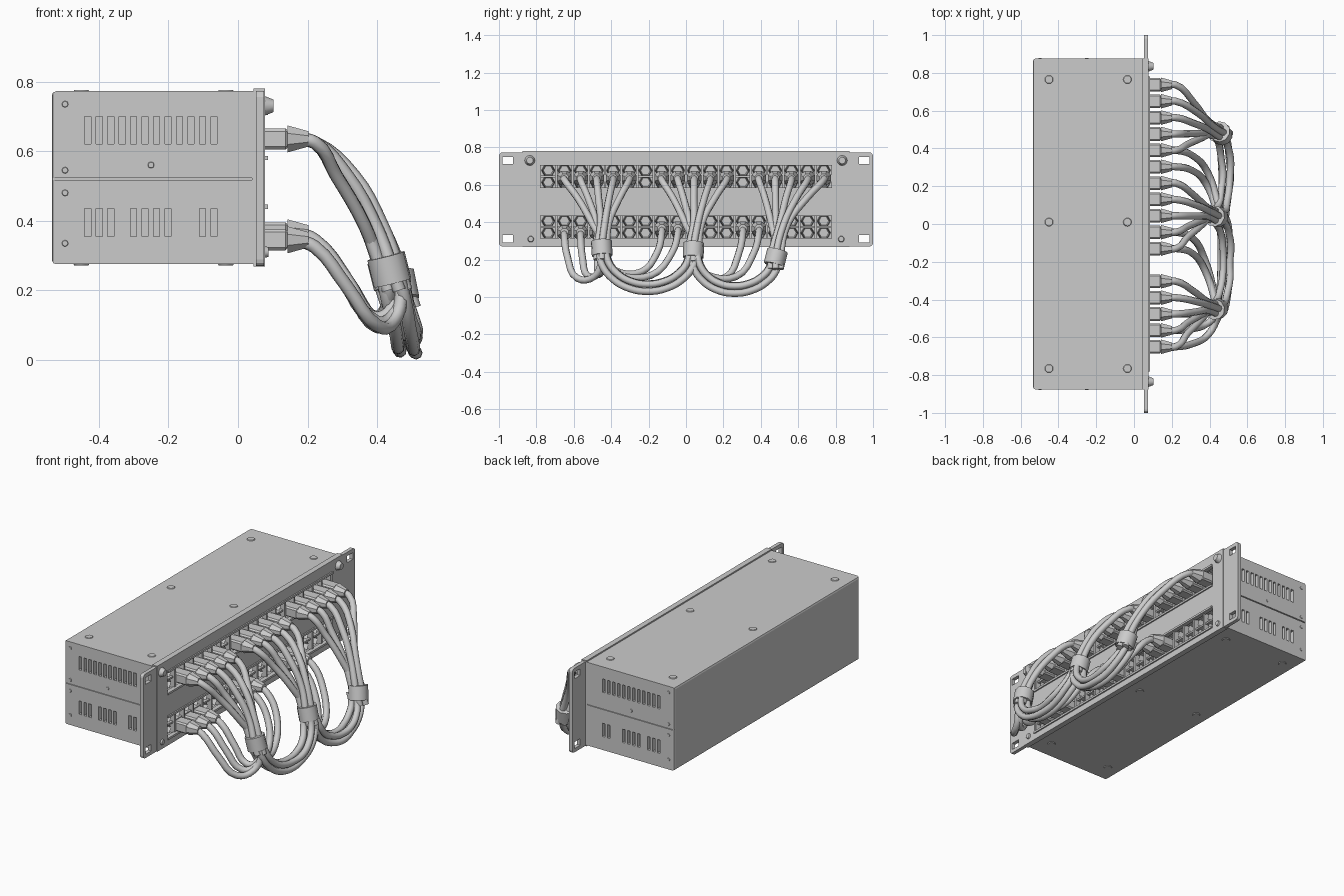
import bpy, bmesh, math, random
from mathutils import Vector, Matrix

if "Cube" in bpy.data.objects:
    bpy.data.objects.remove(bpy.data.objects["Cube"])

random.seed(4)
grey = bpy.data.materials.new("light_grey")
grey.diffuse_color = (0.6, 0.6, 0.6, 1)
grey.use_nodes = True
grey.node_tree.nodes["Principled BSDF"].inputs["Base Color"].default_value = grey.diffuse_color


def box(bm, x0, x1, y0, y1, z0, z1):
    m = Matrix.Translation(((x0 + x1) / 2, (y0 + y1) / 2, (z0 + z1) / 2))
    m = m @ Matrix.Diagonal((x1 - x0, y1 - y0, z1 - z0, 1))
    return bmesh.ops.create_cube(bm, size=1, matrix=m)["verts"]


def rod(bm, pos, axis, r1, r2, depth, sides=12, twist=0.0):
    rot = Vector(axis).to_track_quat('Z', 'Y').to_matrix().to_4x4()
    m = Matrix.Translation(pos) @ rot @ Matrix.Rotation(twist, 4, 'Z')
    return bmesh.ops.create_cone(bm, cap_ends=True, segments=sides, radius1=r1,
                                 radius2=r2, depth=depth, matrix=m)


def finish(name, bm, smooth=False):
    me = bpy.data.meshes.new(name)
    bm.to_mesh(me)
    bm.free()
    ob = bpy.data.objects.new(name, me)
    bpy.context.collection.objects.link(ob)
    me.materials.append(grey)
    if smooth:
        select(ob)
        bpy.ops.object.shade_smooth_by_angle(angle=math.radians(40))
    return ob


def select(ob):
    bpy.ops.object.select_all(action='DESELECT')
    ob.select_set(True)
    bpy.context.view_layer.objects.active = ob


def cut(ob, bm):
    cutter = finish("cutter", bm)
    mod = ob.modifiers.new("cut", 'BOOLEAN')
    mod.operation, mod.solver, mod.object = 'DIFFERENCE', 'EXACT', cutter
    select(ob)
    bpy.ops.object.modifier_apply(modifier=mod.name)
    bpy.data.objects.remove(cutter)


ROWS = [(0.58, 0.71), (0.31, 0.44)]      # heights of the two port openings
COLS, HALF = 18, 0.78
PITCH = 2 * HALF / COLS


def col(i):
    return -HALF + (i + 0.5) * PITCH


# Case with rounded rear edges
bm = bmesh.new()
box(bm, -0.535, 0.055, -0.875, 0.875, 0.275, 0.772)
bmesh.ops.bevel(bm, geom=[e for e in bm.edges if all(v.co.x < 0 for v in e.verts)],
                offset=0.012, segments=2, affect='EDGES', profile=0.5)
case = finish("case", bm)

# Vent slots, side seams and port recesses
bm = bmesh.new()
for s in (-1, 1):
    y0, y1 = sorted((s * 0.845, s * 0.9))
    for i in range(12):
        x = -0.432 + i * 0.033
        box(bm, x - 0.009, x + 0.009, y0, y1, 0.62, 0.70)
        if i not in (3, 8, 9):
            box(bm, x - 0.009, x + 0.009, y0, y1, 0.355, 0.435)
    y0, y1 = sorted((s * 0.869, s * 0.9))
    box(bm, -0.6, 0.04, y0, y1, 0.517, 0.523)
for z0, z1 in ROWS:
    box(bm, 0.0, 0.2, -HALF, HALF, z0, z1)
cut(case, bm)

# Front panel with port openings
bm = bmesh.new()
box(bm, 0.045, 0.078, -0.875, 0.875, 0.268, 0.78)
panel = finish("front_panel", bm)
bm = bmesh.new()
for z0, z1 in ROWS:
    box(bm, 0.0, 0.2, -HALF, HALF, z0, z1)
cut(panel, bm)

# Mounting ears with rounded corners and square holes
for s, side in ((-1, "left"), (1, "right")):
    bm = bmesh.new()
    y0, y1 = sorted((s * 0.87, s * 1.0))
    box(bm, 0.052, 0.074, y0, y1, 0.27, 0.773)
    edges = [e for e in bm.edges if all(abs(v.co.y) > 0.99 for v in e.verts)
             and abs(e.verts[0].co.x - e.verts[1].co.x) > 0.01]
    bmesh.ops.bevel(bm, geom=edges, offset=0.018, segments=3, affect='EDGES', profile=0.5)
    ear = finish(side + "_ear", bm)
    bm = bmesh.new()
    for z in (0.312, 0.73):
        box(bm, 0.0, 0.2, s * 0.953 - 0.027, s * 0.953 + 0.027, z - 0.02, z + 0.02)
    cut(ear, bm)

# Port frames: thin bezels, dividers and hollow six-sided sockets
bm = bmesh.new()
for z0, z1 in ROWS:
    for z in (z0, z1):
        box(bm, 0.06, 0.086, -HALF, HALF, z - 0.006, z + 0.006)
    for i in range(COLS + 1):
        y = -HALF + i * PITCH
        box(bm, 0.0, 0.07, y - 0.006, y + 0.006, z0, z1)
    box(bm, 0.0, 0.06, -HALF, HALF, (z0 + z1) / 2 - 0.005, (z0 + z1) / 2 + 0.005)
    for i in range(COLS):
        for z in (z0 + 0.033, z1 - 0.033):
            rod(bm, (0.025, col(i), z), (1, 0, 0), 0.037, 0.033, 0.05, 6, math.pi / 6)
caps = [f for f in bm.faces if len(f.verts) == 6 and f.calc_center_median().x > 0.04]
bmesh.ops.inset_individual(bm, faces=caps, thickness=0.007, depth=0)
for f in caps:
    for v in f.verts:
        v.co.x -= 0.03
finish("port_sockets", bm)

# Screws on top, bottom, sides and panel
bm = bmesh.new()
for x in (-0.45, -0.035):
    for y in (-0.765, 0.01, 0.765):
        rod(bm, (x, y, 0.772), (0, 0, 1), 0.025, 0.02, 0.008)
        rod(bm, (x, y, 0.275), (0, 0, -1), 0.025, 0.02, 0.008)
for s in (-1, 1):
    for z in (0.335, 0.48, 0.545, 0.735):
        rod(bm, (-0.497, s * 0.875, z), (0, s, 0), 0.011, 0.008, 0.006, 8)
    rod(bm, (-0.25, s * 0.875, 0.56), (0, s, 0), 0.011, 0.008, 0.006, 8)
    rod(bm, (0.087, s * 0.835, 0.73), (1, 0, 0), 0.03, 0.018, 0.03)
    rod(bm, (0.08, s * 0.83, 0.31), (1, 0, 0), 0.018, 0.014, 0.014)
finish("screws", bm, True)

# Cable layout: ties gather the cables of each bundle
TIES = [Vector((0.435, -0.45, 0.26)), Vector((0.435, 0.04, 0.25)), Vector((0.46, 0.48, 0.21))]
UPPER = [range(1, 6), range(7, 12), range(13, 18)]
LOWER = [(1, 0), (2, 0), (3, 0), (7, 0), (8, 0), (12, 1), (13, 1)]
ZU, ZL = 0.635, 0.365

# Plugs with tapered boots
bm = bmesh.new()
spots = [(i, ZU) for g in UPPER for i in g] + [(i, ZL if i > 3 else 0.345) for i, _ in LOWER]
for i, z in spots:
    vs = box(bm, 0.03, 0.145, col(i) - 0.036, col(i) + 0.036, z - 0.03, z + 0.03)
    bmesh.ops.bevel(bm, geom=list({e for v in vs for e in v.link_edges}),
                    offset=0.008, segments=1, affect='EDGES')
    rod(bm, (0.172, col(i), z), (1, 0, 0), 0.042, 0.024, 0.06, 8, math.pi / 8)
finish("plugs", bm)


def cables(name, paths, radius=0.019):
    cu = bpy.data.curves.new(name, 'CURVE')
    cu.dimensions = '3D'
    cu.bevel_depth, cu.bevel_resolution, cu.resolution_u = radius, 2, 4
    cu.use_fill_caps = True
    for pts in paths:
        sp = cu.splines.new('BEZIER')
        sp.bezier_points.add(len(pts) - 1)
        for bp, p in zip(sp.bezier_points, pts):
            bp.co = p
            bp.handle_left_type = bp.handle_right_type = 'AUTO'
    ob = bpy.data.objects.new(name, cu)
    bpy.context.collection.objects.link(ob)
    cu.materials.append(grey)
    select(ob)
    bpy.ops.object.convert(target='MESH')
    bpy.ops.object.shade_smooth_by_angle(angle=math.radians(60))


def ring(k, n, r=0.028):
    a = math.tau * k / n
    return Vector((r * math.cos(a), r * math.sin(a), 0))


# Upper cables sweeping out and down to the ties
paths = []
for t, group in zip(TIES, UPPER):
    for k, i in enumerate(group):
        y, o = col(i), ring(k + 2, 5)
        paths.append([(0.17, y, ZU), (0.22, y, ZU - 0.01),
                      (0.305 + o.x, y + (t.y - y) * 0.35, 0.53),
                      (0.385 + o.x, y + (t.y - y) * 0.75, 0.39),
                      t + o, t + o + Vector((0.02, 0, -0.06))])
cables("upper_cables", paths)

# Hanging loops between neighbouring ties
paths = []
for a, b in zip(TIES, TIES[1:]):
    mid, rad = (a.y + b.y) / 2, (b.y - a.y) / 2
    low = 0.05 if a is TIES[0] else 0.04
    for dx, dr in ((-0.025, 0.015), (0.02, 0.02), (-0.02, -0.022), (0.022, -0.018)):
        loop = []
        for n in range(9):
            u = n / 8
            s, c = math.sin(math.pi * u), math.cos(math.pi * u)
            z0 = a.z + (b.z - a.z) * u
            loop.append((0.44 + 0.05 * s + dx + 0.02 * random.uniform(-0.3, 0.3),
                         mid - (rad + dr) * c, z0 - (z0 - low + dr) * s))
        paths.append(loop)
cables("hanging_loops", paths)

# Lower cables drooping into the ties
paths = []
for k, (i, ti) in enumerate(LOWER):
    y, t, o = col(i), TIES[ti], ring(k, 7, 0.025)
    z = ZL if i > 3 else 0.345
    bottom = 0.125 + o.y * 0.8 if i > 3 else 0.10 + 0.012 * k
    paths.append([(0.17, y, z), (0.22, y, z - 0.02),
                  (0.31, y + (t.y - y) * 0.08, z - 0.13),
                  (0.385 + o.x * 0.5, y + (t.y - y) * 0.35, bottom),
                  (0.435 + o.x * 0.5, y + (t.y - y) * 0.8, bottom + 0.01),
                  t + o * 0.8 + Vector((0.015, 0, -0.06)), t + o * 0.8])
cables("lower_cables", paths)

# Cable ties
bm = bmesh.new()
for t, d in zip(TIES, ((0.25, 0.05, -1), (0.25, -0.05, -1), (0.2, -0.25, -1))):
    rod(bm, t, d, 0.056, 0.056, 0.08, 10)
finish("cable_ties", bm, True)
